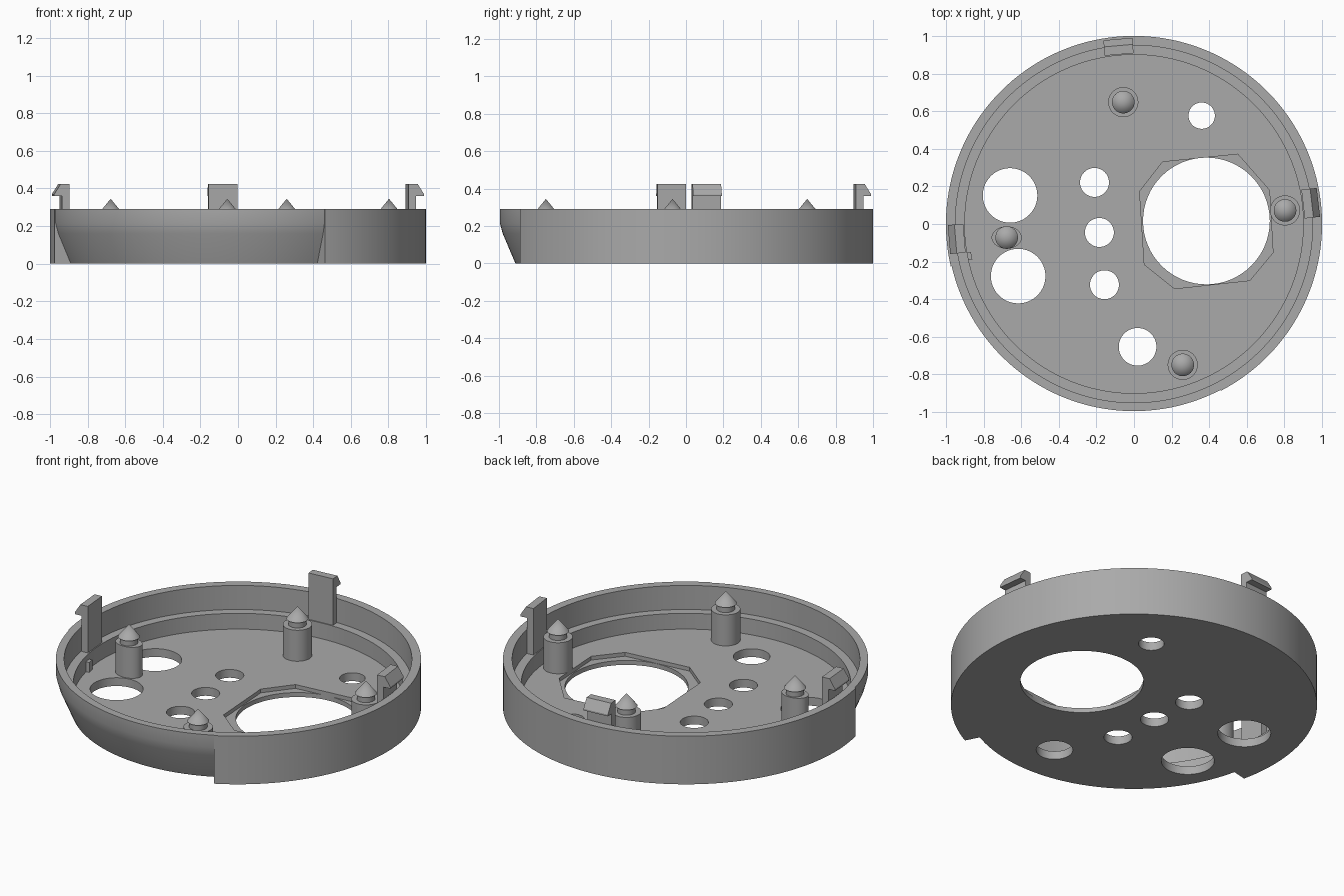
import bpy, bmesh
from math import cos, sin, radians
from mathutils import Matrix

cube = bpy.data.objects.get("Cube")
if cube:
    bpy.data.objects.remove(cube)

grey = bpy.data.materials.new("mid_grey")
grey.use_nodes = True
colour = (0.4, 0.4, 0.4, 1)
grey.diffuse_color = colour
grey.node_tree.nodes["Principled BSDF"].inputs["Base Color"].default_value = colour


def finish(bm, name):
    bmesh.ops.recalc_face_normals(bm, faces=bm.faces)
    mesh = bpy.data.meshes.new(name)
    bm.to_mesh(mesh)
    bm.free()
    mesh.materials.append(grey)
    ob = bpy.data.objects.new(name, mesh)
    bpy.context.collection.objects.link(ob)
    return ob


def activate(ob):
    bpy.ops.object.select_all(action='DESELECT')
    ob.select_set(True)
    bpy.context.view_layer.objects.active = ob


def smooth(ob):
    activate(ob)
    bpy.ops.object.shade_smooth_by_angle(angle=radians(30))


def prism(bm, points, offset):
    """Closed solid swept from a loop of points along an offset."""
    a = [bm.verts.new(p) for p in points]
    b = [bm.verts.new([c + d for c, d in zip(p, offset)]) for p in points]
    bm.faces.new(a)
    bm.faces.new(b[::-1])
    n = len(a)
    for i in range(n):
        bm.faces.new((a[i], b[i], b[(i + 1) % n], a[(i + 1) % n]))


def cone(bm, x, y, z0, z1, r0, r1, segments=48):
    bmesh.ops.create_cone(bm, cap_ends=True, segments=segments, radius1=r0, radius2=r1,
                          depth=z1 - z0, matrix=Matrix.Translation((x, y, (z0 + z1) / 2)))


def cut(target, cutter):
    mod = target.modifiers.new("cut", 'BOOLEAN')
    mod.operation = 'DIFFERENCE'
    mod.solver = 'EXACT'
    mod.object = cutter
    activate(target)
    bpy.ops.object.modifier_apply(modifier=mod.name)
    bpy.data.objects.remove(cutter)


# Round tray: lathe with a full-width section and an undercut section
FLOOR, RIM = 0.05, 0.29
inside = [(0.95, RIM), (0.95, 0.145), (0.9, 0.145), (0.9, FLOOR)]
straight = [(1, 0), (1, 0.16), (1, 0.215), (1, RIM)] + inside
undercut = [(0.912, 0), (0.98, 0.16), (0.995, 0.215), (0.995, RIM)] + inside
START, END = 193, 297.5


def section(profile, a0, a1, steps):
    return [(a0 + (a1 - a0) * i / steps, profile) for i in range(steps + 1)]


bm = bmesh.new()
rings = []
for ang, prof in section(undercut, START, END, 45) + section(straight, END, START + 360, 110):
    a = radians(ang)
    rings.append([bm.verts.new((r * cos(a), r * sin(a), z)) for r, z in prof])
for i, ring in enumerate(rings):
    nxt = rings[(i + 1) % len(rings)]
    for j in range(len(ring) - 1):
        bm.faces.new((ring[j], nxt[j], nxt[j + 1], ring[j + 1]))
bm.faces.new([r[0] for r in rings])
bm.faces.new([r[-1] for r in rings])
bmesh.ops.remove_doubles(bm, verts=bm.verts, dist=0.0002)
tray = finish(bm, "tray")

# Eight-sided recess around the large opening
octagon = [(0.552, 0.371), (0.72, 0.18), (0.739, -0.152), (0.616, -0.3),
           (0.216, -0.344), (0.055, -0.216), (0.03, 0.173), (0.152, 0.33)]
bm = bmesh.new()
prism(bm, [(x, y, 0.027) for x, y in octagon], (0, 0, 0.1))
cut(tray, finish(bm, "recess_cutter"))

# Through holes in the floor
holes = [(0.385, 0.016, 0.337), (-0.659, 0.152, 0.145), (-0.616, -0.277, 0.145),
         (-0.21, 0.221, 0.077), (-0.184, -0.045, 0.077), (-0.157, -0.323, 0.077),
         (0.019, -0.653, 0.1), (0.36, 0.576, 0.07)]
bm = bmesh.new()
for x, y, r in holes:
    cone(bm, x, y, -0.1, 0.12, r, r, 64)
cut(tray, finish(bm, "hole_cutter"))
smooth(tray)

# Pointed support posts; the one between two holes is flattened
posts = [("back", -0.057, 0.648, 1), ("left", 0.803, 0.072, 1),
         ("front", 0.259, -0.749, 1), ("right", -0.677, -0.072, 0.74)]
for side, x, y, squash in posts:
    bm = bmesh.new()
    cone(bm, 0, 0, FLOOR - 0.01, 0.237, 0.08, 0.08)
    bmesh.ops.scale(bm, verts=bm.verts, vec=(1, squash, 1))
    cone(bm, 0, 0, 0.23, 0.275, 0.05, 0.05)
    cone(bm, 0, 0, 0.272, 0.345, 0.06, 0)
    post = finish(bm, side + "_post")
    post.location = (x, y, 0)
    smooth(post)

# Snap clips standing on the inner ledge, hooked outwards
clip_profile = [(0.905, 0.14), (0.945, 0.14), (0.945, 0.36), (0.987, 0.36),
                (0.987, 0.37), (0.952, 0.425), (0.905, 0.425)]
for side, angle in (("left", 6.7), ("back", 95), ("right", 184.8)):
    bm = bmesh.new()
    prism(bm, [(r, -0.077, z) for r, z in clip_profile], (0, 0.154, 0))
    clip = finish(bm, side + "_clip")
    clip.rotation_euler.z = radians(angle)

# Small locating nub at the foot of the wall
bm = bmesh.new()
prism(bm, [(0.88, -0.02, 0.04), (0.91, -0.02, 0.04), (0.91, 0.02, 0.04), (0.88, 0.02, 0.04)],
      (0, 0, 0.07))
nub = finish(bm, "locating_nub")
nub.rotation_euler.z = radians(191)
